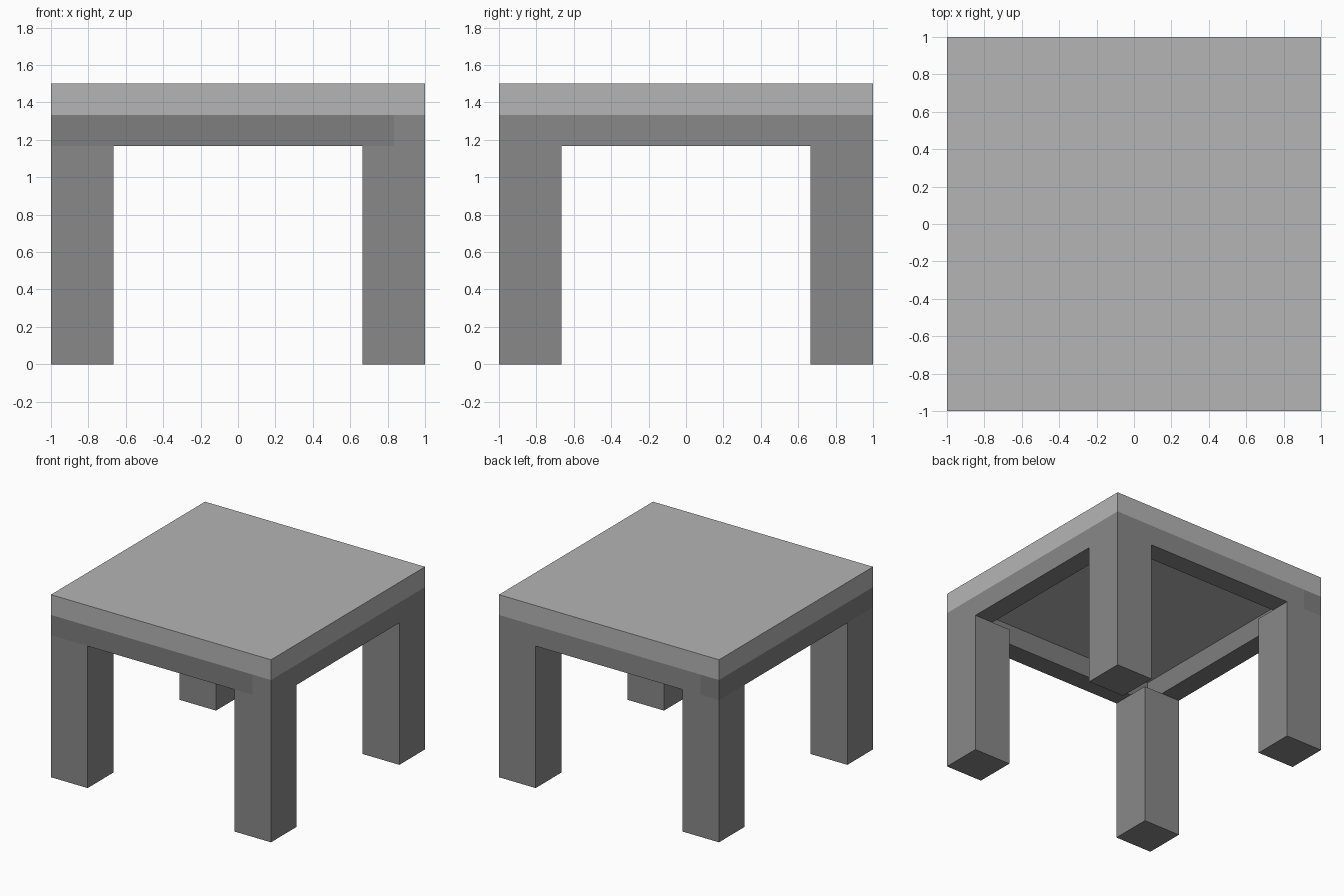
import bpy

if "Cube" in bpy.data.objects:
    bpy.data.objects.remove(bpy.data.objects["Cube"])

U = 1 / 6  # board thickness; the whole table is built on this module


def grey(name, value):
    mat = bpy.data.materials.new(name)
    mat.diffuse_color = (value, value, value, 1)
    mat.use_nodes = True
    mat.node_tree.nodes["Principled BSDF"].inputs["Base Color"].default_value = mat.diffuse_color
    return mat


TOP = grey("light_grey", 0.46)
FRAME = grey("dark_grey", 0.25)
SHADE = grey("darker_grey", 0.21)


def box(name, lo, hi, mat):
    centre = [(a + b) / 2 for a, b in zip(lo, hi)]
    bpy.ops.mesh.primitive_cube_add(size=1, location=centre)
    obj = bpy.context.object
    obj.name = name
    obj.scale = [b - a for a, b in zip(lo, hi)]
    bpy.ops.object.transform_apply(location=False, rotation=False, scale=True)
    obj.data.materials.append(mat)
    return obj


# Table top
box("table_top", (-1, -1, 8 * U), (1, 1, 9 * U), TOP)

# Four square corner legs, ending under the rails
for y_name, y in (("front", -1), ("back", 1 - 2 * U)):
    for x_name, x in (("left", -1), ("right", 1 - 2 * U)):
        box(f"{y_name}_{x_name}_leg", (x, y, 0), (x + 2 * U, y + 2 * U, 7 * U), FRAME)

# Apron rails, each butting against the end of the next
rails = {
    "front": (-1, -1, 1 - U, -1 + U, SHADE),
    "right": (1 - U, -1, 1, 1 - U, FRAME),
    "back": (-1 + U, 1 - U, 1, 1, FRAME),
    "left": (-1, -1 + U, -1 + U, 1, SHADE),
}
for side, (x0, y0, x1, y1, mat) in rails.items():
    box(f"{side}_rail", (x0, y0, 7 * U), (x1, y1, 8 * U), mat)
